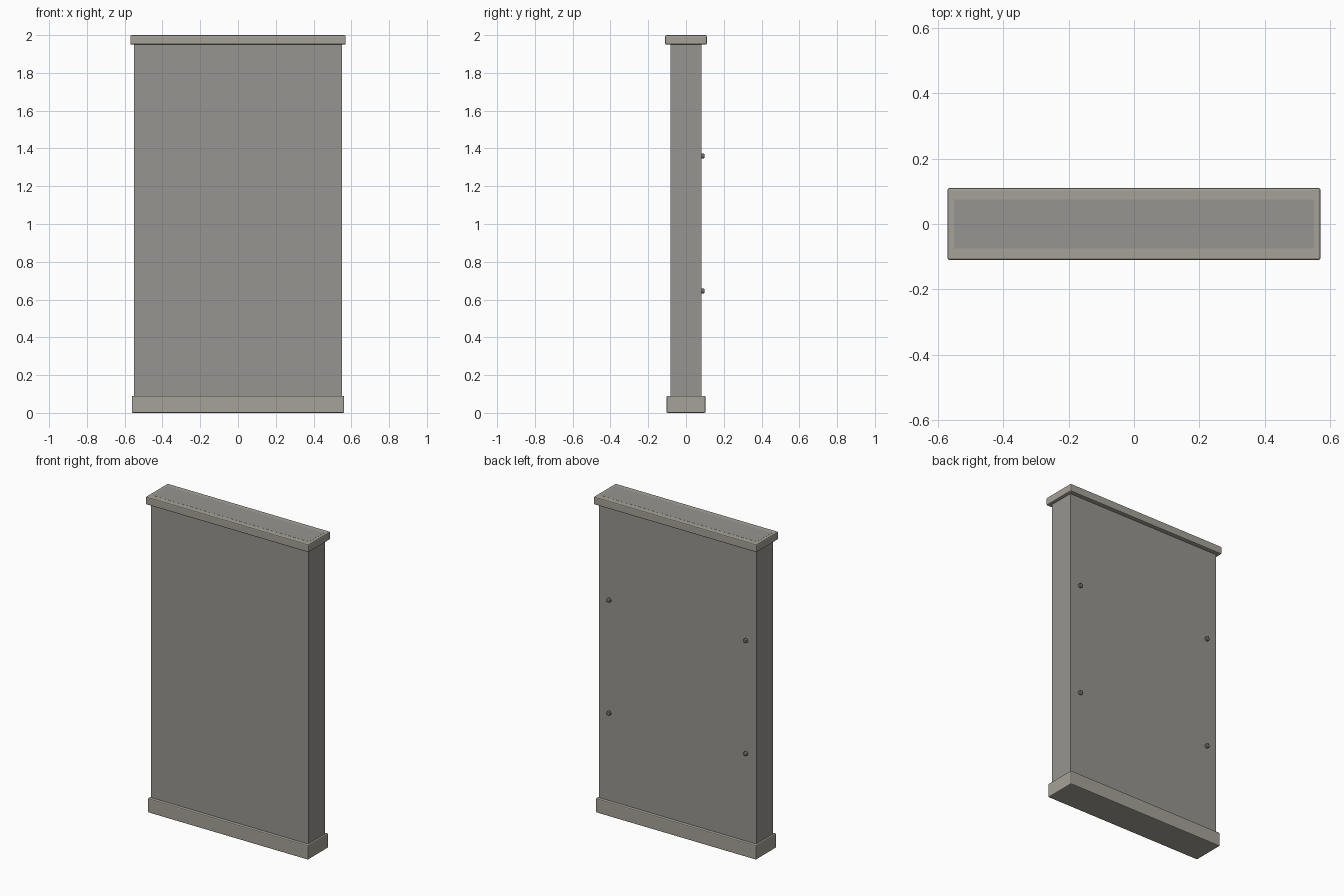
import bpy, math

if "Cube" in bpy.data.objects:
    bpy.data.objects.remove(bpy.data.objects["Cube"])

def material(name, rgb):
    m = bpy.data.materials.new(name)
    m.diffuse_color = (*rgb, 1)
    m.use_nodes = True
    m.node_tree.nodes["Principled BSDF"].inputs["Base Color"].default_value = m.diffuse_color
    return m

TRIM = material("trim_stone", (0.38, 0.36, 0.31))
WALL = material("wall_plaster", (0.31, 0.30, 0.28))
METAL = material("dark_metal", (0.16, 0.16, 0.16))

def finish(name, mat, bevel, segments=2):
    ob = bpy.context.object
    ob.name = name
    bpy.ops.object.transform_apply(location=False, rotation=True, scale=True)
    ob.data.materials.append(mat)
    if bevel:
        b = ob.modifiers.new("soft_edges", 'BEVEL')
        b.width, b.segments = bevel, segments
        b.limit_method = 'ANGLE'
    return ob

def box(name, half_x, y0, y1, z0, z1, mat, bevel=0):
    bpy.ops.mesh.primitive_cube_add(size=1, location=(0, (y0 + y1) / 2, (z0 + z1) / 2))
    bpy.context.object.scale = (2 * half_x, y1 - y0, z1 - z0)
    return finish(name, mat, bevel)

# Wall core, its top shows flush in the cap
box("wall_core", 0.55, -0.075, 0.075, 0.001, 2.0, WALL)

# Front and back facing panels
box("front_panel", 0.55, -0.083, -0.075, 0.08, 1.96, WALL)
box("back_panel", 0.55, 0.075, 0.083, 0.08, 1.96, WALL)

# Base plinth and top cap
box("base_plinth", 0.562, -0.103, 0.103, 0, 0.09, TRIM, 0.006)
box("top_cap", 0.57, -0.11, 0.11, 1.95, 1.9995, TRIM, 0.006)

# Four bolts on the back panel
for side, x in (("left", -0.478), ("right", 0.478)):
    for level, z in (("lower", 0.645), ("upper", 1.36)):
        bpy.ops.mesh.primitive_cylinder_add(vertices=16, radius=0.0135, depth=0.02,
                                            location=(x, 0.087, z),
                                            rotation=(math.pi / 2, 0, 0))
        finish(f"bolt_{level}_{side}", METAL, 0.004)
        bpy.ops.object.shade_smooth_by_angle(angle=math.radians(40))
